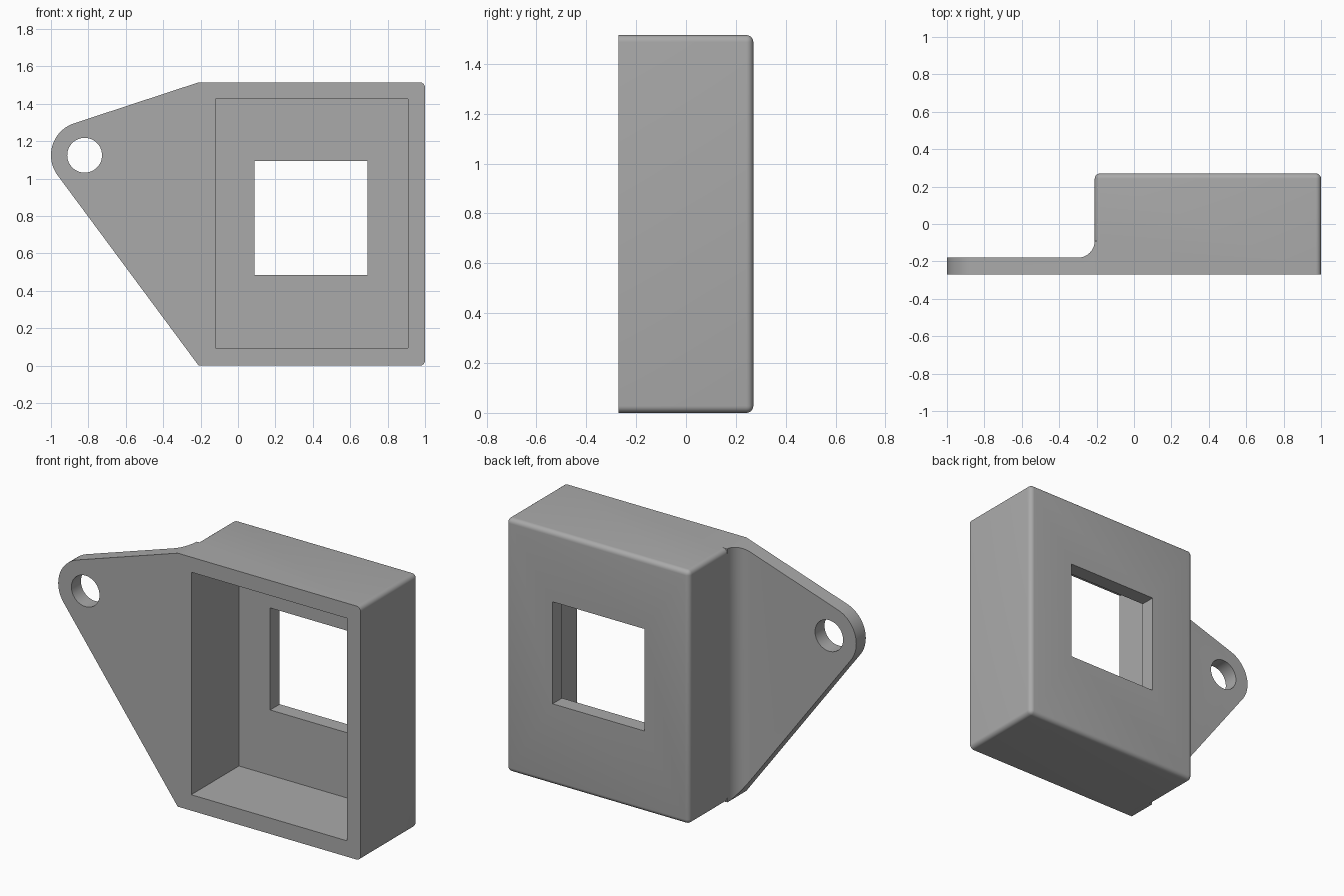
import bpy, bmesh, math
from mathutils import Vector
from mathutils.geometry import convex_hull_2d

default = bpy.data.objects.get("Cube")
if default:
    bpy.data.objects.remove(default, do_unlink=True)

# Main dimensions
LEFT, RIGHT, HEIGHT = -0.21, 1.0, 1.515
FRONT, BACK = -0.27, 0.27
WALL = 0.09
LUG_X, LUG_Z, LUG_R, HOLE_R = -0.82, 1.125, 0.18, 0.093
EDGE_R = 0.028

grey = bpy.data.materials.new("plain_grey")
grey.use_nodes = True
colour = (0.4, 0.4, 0.4, 1)
grey.diffuse_color = colour
grey.node_tree.nodes["Principled BSDF"].inputs["Base Color"].default_value = colour


def finish(name, bm):
    bmesh.ops.recalc_face_normals(bm, faces=bm.faces)
    mesh = bpy.data.meshes.new(name)
    bm.to_mesh(mesh)
    bm.free()
    mesh.materials.append(grey)
    obj = bpy.data.objects.new(name, mesh)
    bpy.context.collection.objects.link(obj)
    return obj


def prism(name, points, offset):
    """Extrude a closed loop of 3D points along an offset."""
    bm = bmesh.new()
    face = bm.faces.new([bm.verts.new(p) for p in points])
    out = bmesh.ops.extrude_face_region(bm, geom=[face])["geom"]
    bmesh.ops.translate(bm, vec=offset,
                        verts=[v for v in out if isinstance(v, bmesh.types.BMVert)])
    return finish(name, bm)


def box(name, x0, x1, y0, y1, z0, z1):
    return prism(name, [(x0, y0, z0), (x1, y0, z0), (x1, y0, z1), (x0, y0, z1)],
                 (0, y1 - y0, 0))


def circle(x, z, r, n):
    return [(x + r * math.cos(math.tau * i / n), z + r * math.sin(math.tau * i / n))
            for i in range(n)]


def combine(target, tool, operation):
    mod = target.modifiers.new(operation.lower(), 'BOOLEAN')
    mod.operation, mod.solver, mod.object = operation, 'EXACT', tool
    bpy.context.view_layer.objects.active = target
    bpy.ops.object.modifier_apply(modifier=mod.name)
    bpy.data.objects.remove(tool, do_unlink=True)


# Housing block, rounded on every edge except the front rim
housing = box("bracket_housing", LEFT, RIGHT, FRONT - 0.1, BACK, 0, HEIGHT)
bm = bmesh.new()
bm.from_mesh(housing.data)
edges = [e for e in bm.edges if max(v.co.y for v in e.verts) > 0]
bmesh.ops.bevel(bm, geom=edges, offset=EDGE_R, segments=6, profile=0.5, affect='EDGES')
bm.to_mesh(housing.data)
bm.free()

# Mounting lug: plan profile with a fillet, clipped to a tapering outline
inside = LEFT + 0.05
plate_back = FRONT + WALL
fillet = [(LEFT - WALL + WALL * math.sin(a), plate_back + WALL - WALL * math.cos(a), -0.1)
          for a in [math.pi / 2 * i / 10 for i in range(11)]]
lug = prism("mounting_lug",
            [(-1.2, FRONT - 0.1, -0.1), (-1.2, plate_back, -0.1)] + fillet +
            [(inside, plate_back + WALL, -0.1), (inside, FRONT - 0.1, -0.1)],
            (0, 0, HEIGHT + 0.2))
points = circle(LUG_X, LUG_Z, LUG_R, 72)
points += [(LEFT, 0), (LEFT, HEIGHT), (LEFT + 0.03, 0), (LEFT + 0.03, HEIGHT)]
hull = [points[i] for i in convex_hull_2d([Vector(p) for p in points])]
outline = prism("lug_outline", [(x, -0.5, z) for x, z in hull], (0, 1, 0))
combine(lug, outline, 'INTERSECT')
combine(housing, lug, 'UNION')

# Flat front, open cavity, rear window and lug hole
cutters = [
    box("front_trim", -2, 2, -1, FRONT, -1, 3),
    box("cavity", LEFT + WALL, RIGHT - WALL, -0.5, BACK - WALL, 0.095, 1.425),
    box("window", 0.087, 0.693, 0, 0.5, 0.485, 1.095),
    prism("lug_hole", [(x, -0.5, z) for x, z in circle(LUG_X, LUG_Z, HOLE_R, 48)], (0, 1, 0)),
]
for cutter in cutters:
    combine(housing, cutter, 'DIFFERENCE')

# Smooth rounds, crisp corners
bpy.ops.object.select_all(action='DESELECT')
housing.select_set(True)
bpy.context.view_layer.objects.active = housing
bpy.ops.object.shade_smooth_by_angle(angle=math.radians(30))
